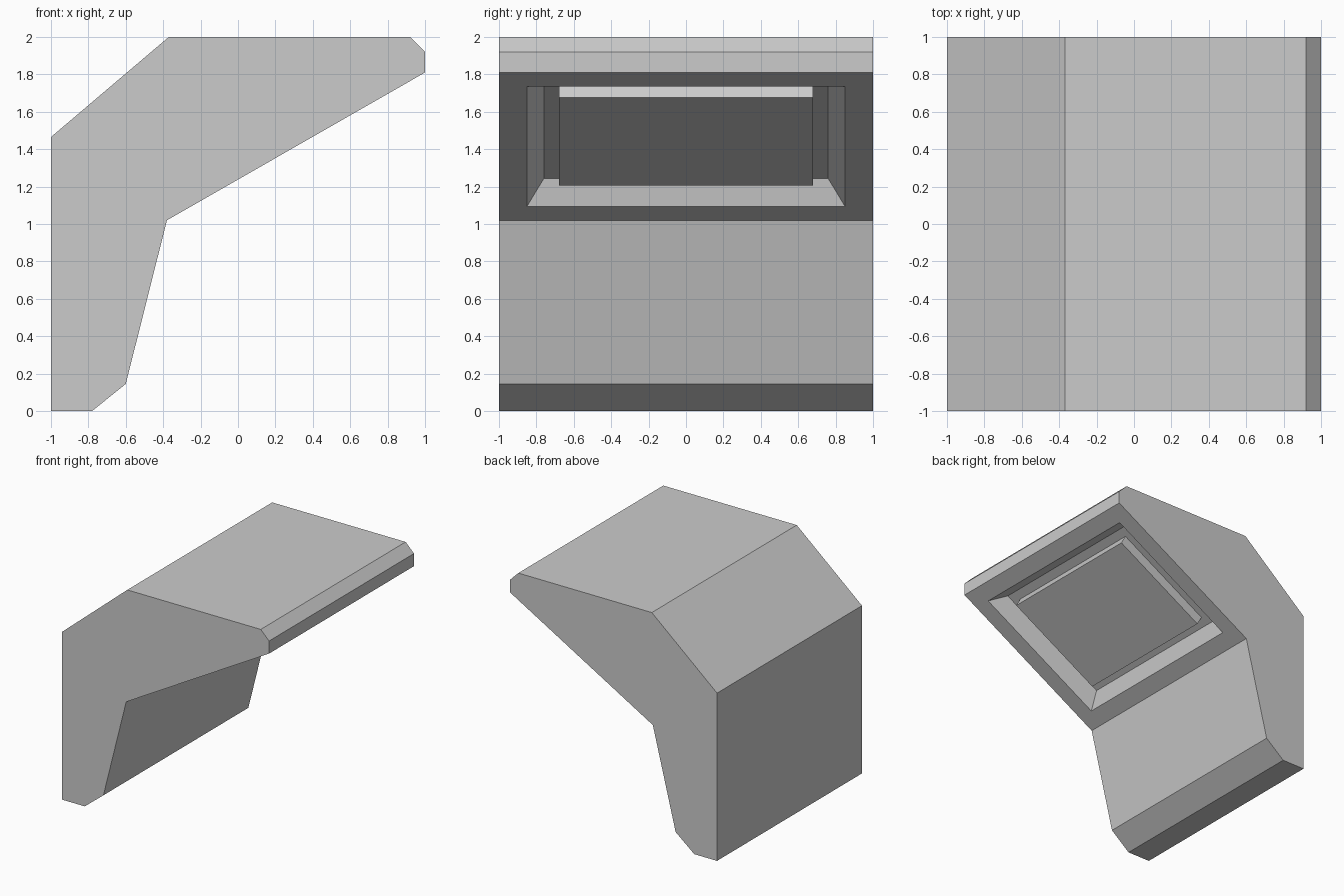
import bpy, bmesh

if "Cube" in bpy.data.objects:
    bpy.data.objects.remove(bpy.data.objects["Cube"])

# Side profile of the bent hood (x, z), counter-clockwise seen from the front
PROFILE = [(-1, 0), (-0.78, 0), (-0.6, 0.145), (-0.38, 1.02), (1, 1.81),
           (1, 1.92), (0.92, 2), (-0.37, 2), (-1, 1.465)]
SLOPE_EDGE = 3  # profile edge that carries the recessed panel

bm = bmesh.new()
front = [bm.verts.new((x, -1, z)) for x, z in PROFILE]
back = [bm.verts.new((x, 1, z)) for x, z in PROFILE]
n = len(PROFILE)
bm.faces.new(front)
bm.faces.new(back[::-1])
walls = [bm.faces.new((front[i], back[i], back[(i + 1) % n], front[(i + 1) % n]))
         for i in range(n)]
bmesh.ops.recalc_face_normals(bm, faces=bm.faces)

# Sloped underside: flat border, tapered pocket, pocket floor, raised panel
slope = walls[SLOPE_EDGE]
for thickness, depth in [(0.15, 0), (0.09, -0.12), (0.08, 0), (0, 0.09)]:
    bm.normal_update()
    bmesh.ops.inset_individual(bm, faces=[slope], thickness=thickness,
                               depth=depth, use_even_offset=True)
bm.normal_update()

mesh = bpy.data.meshes.new("hood_body")
bm.to_mesh(mesh)
bm.free()
bpy.context.collection.objects.link(bpy.data.objects.new("hood_body", mesh))
